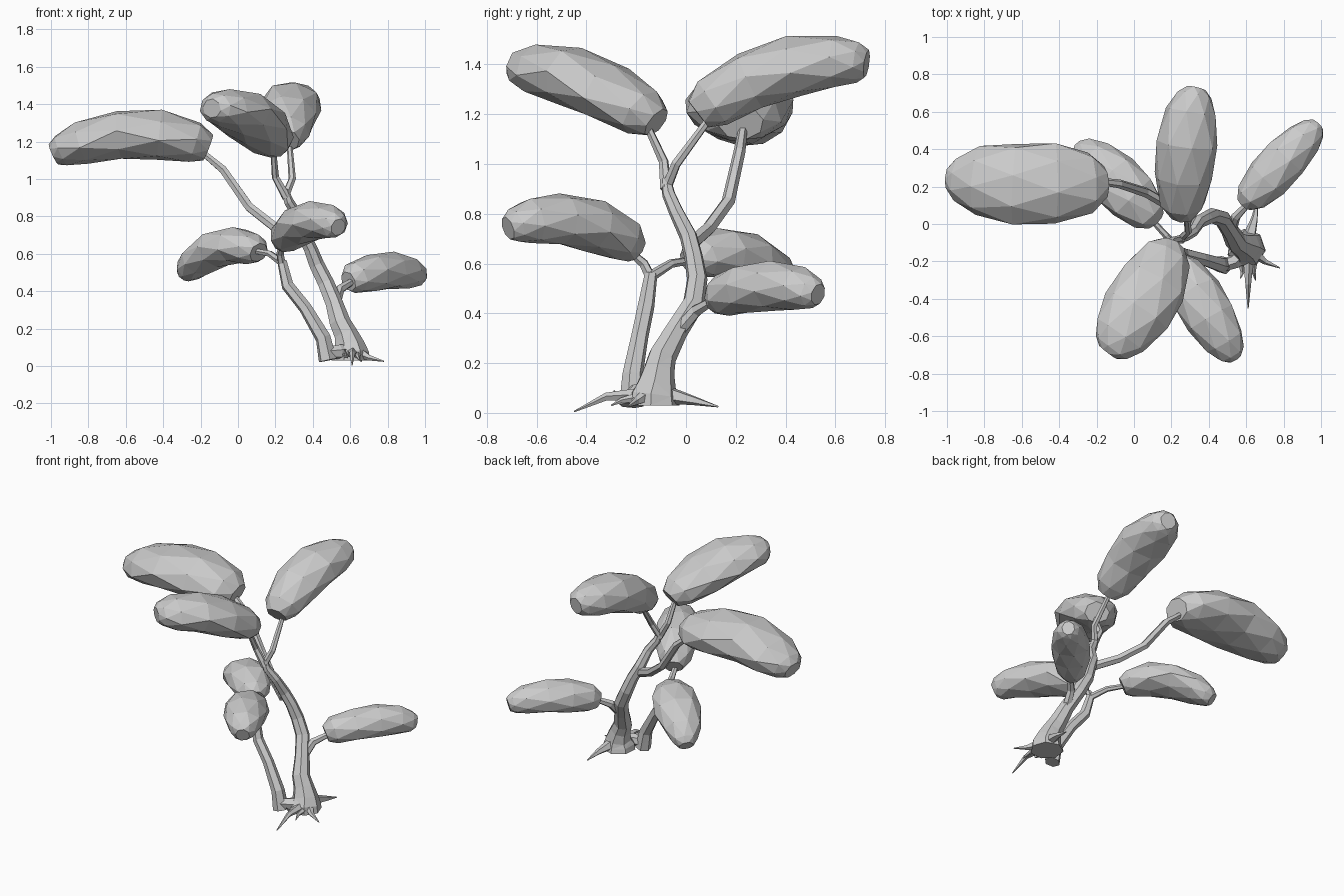
import bpy, bmesh, math, random
from mathutils import Vector

random.seed(4)
cube = bpy.data.objects.get("Cube")
if cube:
    bpy.data.objects.remove(cube, do_unlink=True)

grey = bpy.data.materials.new("plain grey")
grey.use_nodes = True
colour = (0.6, 0.6, 0.6, 1)
grey.diffuse_color = colour
grey.node_tree.nodes["Principled BSDF"].inputs["Base Color"].default_value = colour


def skin(name, rings):
    """Bridge a list of closed rings, cap the ends and make a flat shaded object."""
    bm = bmesh.new()
    loops = [[bm.verts.new(p) for p in ring] for ring in rings]
    n = len(loops[0])
    for a, b in zip(loops, loops[1:]):
        for i in range(n):
            j = (i + 1) % n
            bm.faces.new((a[i], a[j], b[j], b[i]))
    bm.faces.new(loops[0][::-1])
    bm.faces.new(loops[-1])
    bmesh.ops.triangulate(bm, faces=[f for f in bm.faces if len(f.verts) == 4],
                          quad_method='SHORT_EDGE')
    bmesh.ops.recalc_face_normals(bm, faces=bm.faces[:])
    mesh = bpy.data.meshes.new(name)
    bm.to_mesh(mesh)
    bm.free()
    mesh.materials.append(grey)
    obj = bpy.data.objects.new(name, mesh)
    bpy.context.collection.objects.link(obj)


def limb(name, points, radii, sides=6):
    """Tapered tube through the points."""
    pts = [Vector(p) for p in points]
    rings, side, last = [], None, None
    for i, p in enumerate(pts):
        t = (pts[min(i + 1, len(pts) - 1)] - pts[max(i - 1, 0)]).normalized()
        if side is None:
            side = t.orthogonal().normalized()
        else:
            side = last.rotation_difference(t) @ side
        last = t
        up = t.cross(side)
        rings.append([p + radii[i] * (math.cos(a) * side + math.sin(a) * up)
                      for a in (math.tau * k / sides for k in range(sides))])
    skin(name, rings)


def leaf(name, base, mid, tip, half_width, half_height, sides=8):
    """Thick arched pad: blunt ends, domed top, flatter underside."""
    base, mid, tip = Vector(base), Vector(mid), Vector(tip)
    ctrl = 2 * mid - (base + tip) / 2
    rings = []
    # station along the pad, width factor, height factor
    for k, (t, w, h) in enumerate([(0, .42, .55), (.09, .74, .85), (.32, .98, 1),
                                   (.58, 1, 1), (.82, .82, .86), (.95, .56, .66),
                                   (1, .32, .45)]):
        c = (1 - t) ** 2 * base + 2 * t * (1 - t) * ctrl + t * t * tip
        d = ((1 - t) * (ctrl - base) + t * (tip - ctrl)).normalized()
        across = d.cross(Vector((0, 0, 1))).normalized()
        up = across.cross(d)
        ring = []
        for s in range(sides):
            a = math.tau * (s + .25 + .5 * (k % 2)) / sides
            j = 1 + random.uniform(-.04, .04)
            lift = math.sin(a) * (1.04 if math.sin(a) > 0 else .95)
            ring.append(c + across * math.cos(a) * half_width * w * j
                        + up * lift * half_height * h * j)
        rings.append(ring)
    skin(name, rings)


# Leaf pads
leaf("upper_right_leaf", (-.16, .22, 1.165), (-.57, .215, 1.235), (-.985, .25, 1.13),
     .222, .135)
leaf("upper_front_leaf", (.2, -.12, 1.165), (.04, -.42, 1.335), (-.14, -.685, 1.375),
     .19, .12)
leaf("upper_back_leaf", (.26, .05, 1.2), (.275, .38, 1.375), (.33, .725, 1.4), .165, .125)
leaf("lower_front_leaf", (.235, -.2, .655), (.385, -.46, .77), (.535, -.715, .74),
     .14, .105)
leaf("lower_back_leaf", (.11, .02, .605), (-.08, .215, .63), (-.29, .41, .485), .145, .1)
leaf("lower_left_leaf", (.59, .11, .45), (.785, .32, .505), (.98, .53, .475), .122, .1)

# Trunks
limb("main_trunk",
     [(.6, -.13, .03), (.6, -.13, .07), (.595, -.12, .11), (.575, -.11, .17),
      (.545, -.095, .23), (.515, -.04, .33), (.47, .03, .44), (.42, .045, .54),
      (.385, .03, .63), (.345, .01, .71), (.315, -.04, .81), (.27, -.07, .88),
      (.25, -.08, .94)],
     [.105, .1, .082, .065, .058, .048, .045, .042, .038, .036, .03, .027, .02], 7)
limb("second_trunk",
     [(.48, -.22, .03), (.455, -.215, .15), (.36, -.185, .31), (.265, -.16, .43),
      (.235, -.14, .56)],
     [.05, .042, .035, .034, .026])

# Branches that carry the pads
limb("upper_right_branch",
     [(.34, .01, .67), (.2, .09, .74), (.06, .17, .85), (-.08, .215, 1.05), (-.2, .23, 1.15)],
     [.03, .028, .027, .024, .018])
limb("upper_front_branch",
     [(.26, -.08, .9), (.2, -.09, 1.01), (.19, -.15, 1.14)], [.024, .02, .016])
limb("upper_back_branch",
     [(.25, -.08, .9), (.29, -.04, 1), (.275, .1, 1.19)], [.022, .02, .015])
limb("lower_front_branch",
     [(.235, -.14, .54), (.225, -.17, .6), (.24, -.24, .66)], [.022, .02, .015])
limb("lower_back_branch",
     [(.24, -.14, .55), (.17, -.06, .6), (.06, .06, .62)], [.022, .018, .014])
limb("lower_left_branch",
     [(.52, -.03, .33), (.545, .04, .41), (.64, .14, .47)], [.03, .026, .015])

# Roots: start, bend, tip and thickness of each spike
roots = [((.61, -.19, .07), (.61, -.32, .065), (.61, -.45, .005), .03),
         ((.65, -.16, .07), (.7, -.2, .045), (.78, -.235, .025), .03),
         ((.62, -.06, .07), (.645, .03, .05), (.66, .13, .025), .035),
         ((.64, -.2, .06), (.64, -.26, .05), (.65, -.3, .03), .02),
         ((.57, -.2, .06), (.58, -.26, .05), (.57, -.29, .09), .02)]
for i, (start, bend, tip, size) in enumerate(roots):
    limb(f"root_{i + 1}", (start, bend, tip), (size, size * .55, .003), 5)
limb("joining_root", [(.48, -.22, .07), (.54, -.2, .075), (.6, -.15, .075)],
     [.035, .04, .045], 6)
